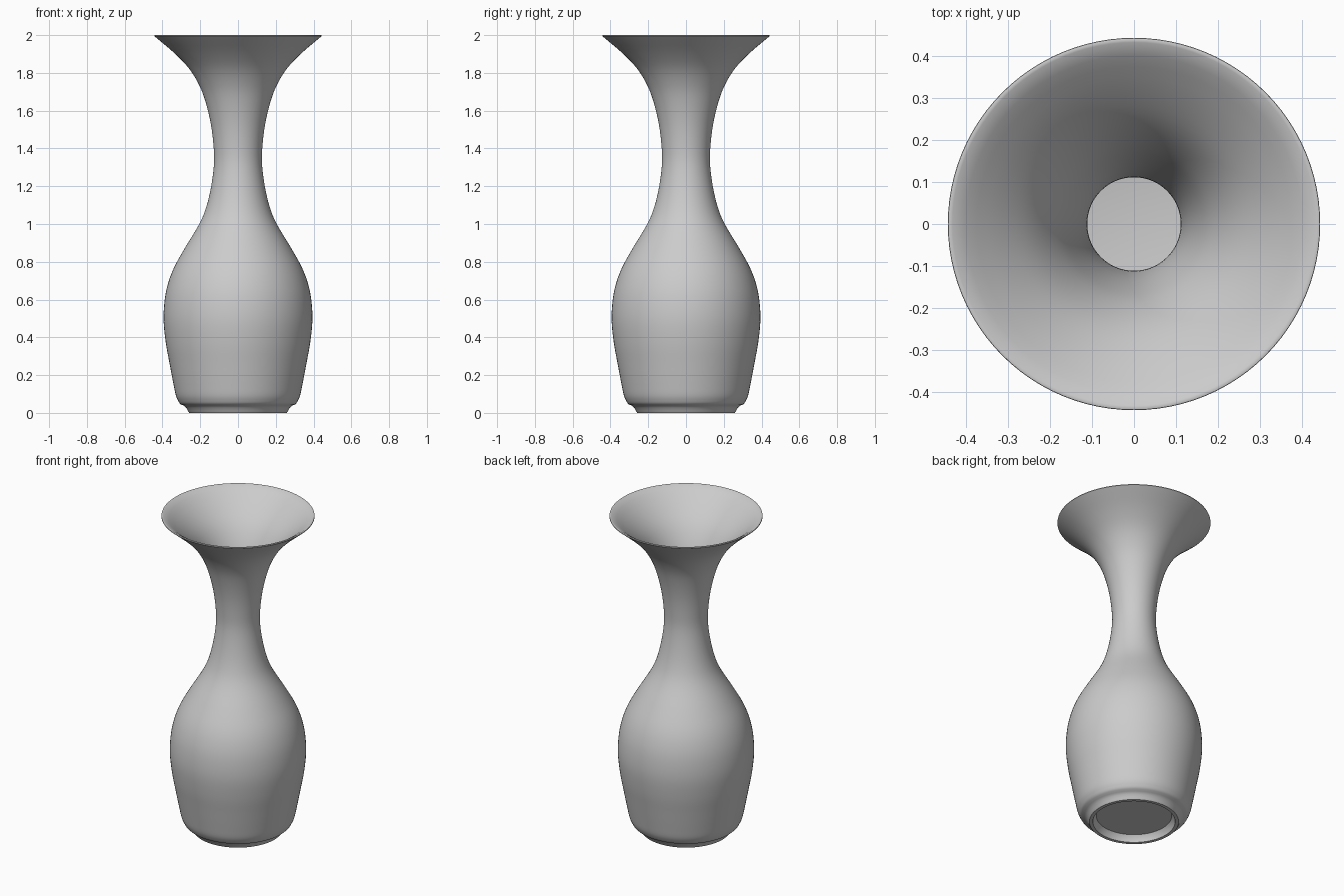
import bpy, bmesh
from math import pi
from mathutils import Vector

if "Cube" in bpy.data.objects:
    bpy.data.objects.remove(bpy.data.objects["Cube"])

SIDES, WALL = 96, 0.015

# Outer silhouette as (radius, height), from above the foot to the lip
body = [(0.312, 0.055), (0.328, 0.09), (0.341, 0.15), (0.362, 0.26), (0.382, 0.37),
        (0.394, 0.49), (0.388, 0.60), (0.369, 0.69), (0.336, 0.775), (0.28, 0.875),
        (0.205, 1.0), (0.168, 1.09), (0.142, 1.20), (0.127, 1.32), (0.13, 1.42),
        (0.144, 1.53), (0.17, 1.64), (0.203, 1.73), (0.257, 1.82), (0.335, 1.903),
        (0.436, 1.989)]


def smooth(points, steps=4):
    """Catmull-Rom curve through the points."""
    p = [Vector(q) for q in points]
    p = [2 * p[0] - p[1]] + p + [2 * p[-1] - p[-2]]
    out = []
    for i in range(1, len(p) - 2):
        a, b, c, d = p[i - 1:i + 3]
        for s in range(steps):
            t = s / steps
            out.append(0.5 * (2 * b + (c - a) * t + (2 * a - 5 * b + 4 * c - d) * t * t
                              + (3 * b - a - 3 * c + d) * t ** 3))
    return out + [p[-2]]


def inset(curve, dist):
    """Shift the curve towards the axis along its normals."""
    out = []
    for i, q in enumerate(curve):
        tan = (curve[min(i + 1, len(curve) - 1)] - curve[max(i - 1, 0)]).normalized()
        out.append(q + Vector((-tan.y, tan.x)) * dist)
    return out


outer = smooth(body)
inner = [q for q in reversed(inset(outer, WALL)) if 0.09 < q.y < 1.992]

# Foot ring with recessed underside, then wall, lip, inside wall and floor
foot = [(0, 0.04), (0.218, 0.04), (0.232, 0.022), (0.238, 0.0), (0.258, 0.0),
        (0.266, 0.012), (0.274, 0.027), (0.288, 0.039), (0.303, 0.045)]
lip = [(0.443, 1.995), (0.442, 1.999), (0.438, 2.0), (0.432, 1.999)]
floor = [(0.298, 0.075), (0.28, 0.065), (0, 0.065)]
profile = foot + [tuple(q) for q in outer] + lip + [tuple(q) for q in inner] + floor

# Revolve the profile
bm = bmesh.new()
verts = [bm.verts.new((r, 0, z)) for r, z in profile]
edges = [bm.edges.new(pair) for pair in zip(verts, verts[1:])]
bmesh.ops.spin(bm, geom=verts + edges, cent=(0, 0, 0), axis=(0, 0, 1),
               angle=2 * pi, steps=SIDES, use_merge=False)
bmesh.ops.remove_doubles(bm, verts=bm.verts, dist=0.0002)
bmesh.ops.recalc_face_normals(bm, faces=bm.faces)

mesh = bpy.data.meshes.new("vase")
bm.to_mesh(mesh)
bm.free()
vase = bpy.data.objects.new("vase", mesh)
bpy.context.collection.objects.link(vase)
bpy.context.view_layer.objects.active = vase
vase.select_set(True)
bpy.ops.object.shade_smooth_by_angle(angle=0.7)
